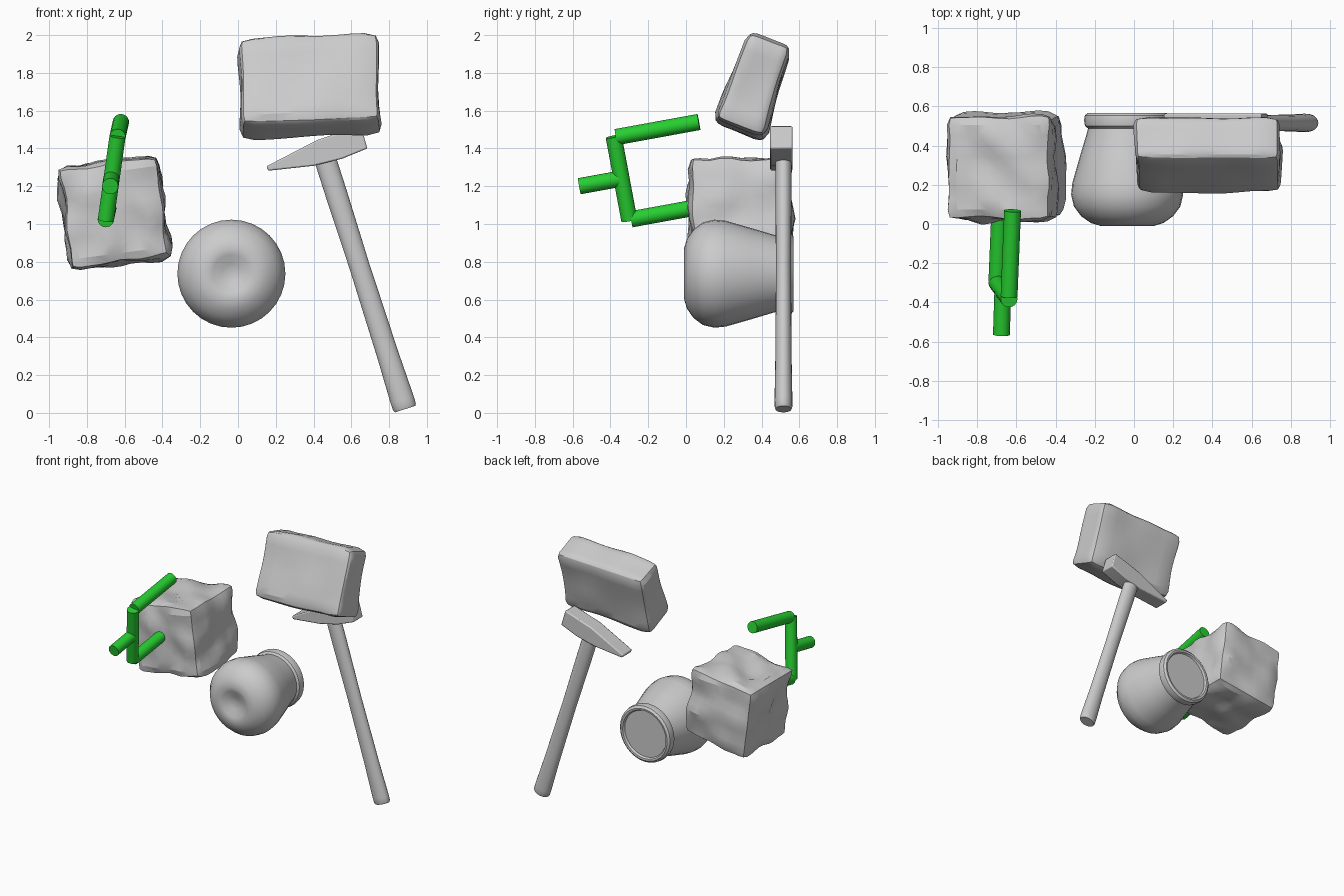
import bpy, bmesh
from math import sin, cos, pi, radians, atan2
from mathutils import Vector, noise

if "Cube" in bpy.data.objects:
    bpy.data.objects.remove(bpy.data.objects["Cube"])


def finish(name, bm, loc=(0, 0, 0), rot=(0, 0, 0), angle=30):
    bmesh.ops.recalc_face_normals(bm, faces=bm.faces)
    me = bpy.data.meshes.new(name)
    bm.to_mesh(me)
    bm.free()
    ob = bpy.data.objects.new(name, me)
    bpy.context.collection.objects.link(ob)
    ob.location = loc
    ob.rotation_euler = rot
    bpy.ops.object.select_all(action='DESELECT')
    ob.select_set(True)
    bpy.context.view_layer.objects.active = ob
    bpy.ops.object.shade_smooth_by_angle(angle=radians(angle))
    return ob


def rough_box(name, size, cuts, r, amp, freq, taper, loc, rot, angle):
    """Rounded box with a hand-hewn, uneven surface."""
    bm = bmesh.new()
    bmesh.ops.create_cube(bm, size=1)
    bmesh.ops.subdivide_edges(bm, edges=bm.edges, cuts=cuts, use_grid_fill=True)
    half = Vector(size) / 2
    for v in bm.verts:
        p = Vector([v.co[i] * size[i] for i in range(3)])
        core = Vector([max(r - half[i], min(half[i] - r, p[i])) for i in range(3)])
        n = (p - core).normalized()
        p = core + n * r
        p += n * amp * noise.noise(p * freq + Vector((3.1, 7.7, 1.3)))
        p.y *= 1 - taper * p.z / half.z
        v.co = p
    bmesh.ops.triangulate(bm, faces=bm.faces)
    return finish(name, bm, loc, rot, angle)


def lathe(name, profile, sides, loc, rot, squash=1):
    """Revolve (height, radius) points around local z."""
    bm = bmesh.new()
    rings = []
    for t, r in profile:
        if r == 0:
            rings.append([bm.verts.new((0, 0, t))] * sides)
        else:
            rings.append([bm.verts.new((r * cos(2 * pi * i / sides),
                                        squash * r * sin(2 * pi * i / sides), t))
                          for i in range(sides)])
    for a, b in zip(rings, rings[1:]):
        for i in range(sides):
            j = (i + 1) % sides
            bm.faces.new(list(dict.fromkeys((a[i], a[j], b[j], b[i]))))
    return finish(name, bm, loc, rot)


def bar(name, a, b, mat, r=0.043):
    a, b = Vector(a), Vector(b)
    d = b - a
    bm = bmesh.new()
    bmesh.ops.create_cone(bm, cap_ends=True, segments=24, radius1=r, radius2=r, depth=d.length)
    ob = finish(name, bm, (a + b) / 2, d.to_track_quat('Z', 'Y').to_euler())
    ob.data.materials.append(mat)


# Rough stone cube and smoother stone brick
rough_box("stone_cube", (0.54, 0.54, 0.54), 9, 0.045, 0.035, 6, 0,
          (-0.655, 0.29, 1.06), (0, radians(-7.5), 0), 22)
rough_box("stone_brick", (0.745, 0.265, 0.50), 9, 0.05, 0.018, 3.5, 0.1,
          (0.38, 0.362, 1.732), (radians(-19.5), radians(-2), 0), 25)

# Pot lying on its side, base with a shallow dimple facing the front
lathe("pot", [(0.03, 0), (0.02, 0.05), (-0.002, 0.10), (-0.01, 0.135), (0.005, 0.185),
              (0.04, 0.235), (0.09, 0.272), (0.15, 0.286), (0.21, 0.28), (0.35, 0.24),
              (0.46, 0.207), (0.488, 0.2), (0.5, 0.215), (0.53, 0.22), (0.555, 0.216),
              (0.568, 0.2), (0.566, 0.186), (0.55, 0.178), (0.55, 0)],
      32, (-0.035, 0, 0.737), (-pi / 2, 0, 0))

# Hammer handle: oval shaft, slightly waisted
foot, top = Vector((0.885, 0.516, 0.02)), Vector((0.45, 0.516, 1.38))
d = top - foot
L = d.length
lathe("hammer_handle", [(0, 0), (0, 0.057), (0.012, 0.063), (0.05, 0.064), (0.3, 0.058),
                        (0.8, 0.054), (1.2, 0.058), (L, 0.058), (L, 0)],
      20, foot, (0, atan2(d.x, d.z), 0), squash=0.74)

# Hammer head: extruded side profile with a wedge peen
bm = bmesh.new()
outline = [(0.15, 1.305), (0.16, 1.282), (0.40, 1.308), (0.55, 1.345),
           (0.685, 1.40), (0.65, 1.52), (0.42, 1.445)]
face = bm.faces.new([bm.verts.new((x, 0.446, z)) for x, z in outline])
ext = bmesh.ops.extrude_face_region(bm, geom=[face])
bmesh.ops.translate(bm, vec=(0, 0.118, 0),
                    verts=[g for g in ext["geom"] if isinstance(g, bmesh.types.BMVert)])
head = finish("hammer_head", bm)
bev = head.modifiers.new("Bevel", 'BEVEL')
bev.width = 0.008
bev.segments = 2

# Green two-finger gripper
green = bpy.data.materials.new("green")
green.diffuse_color = (0.02, 0.62, 0.03, 1)
green.use_nodes = True
green.node_tree.nodes["Principled BSDF"].inputs["Base Color"].default_value = green.diffuse_color
bar("gripper_palm", (-0.70, -0.30, 1.02), (-0.638, -0.383, 1.463), green)
bar("gripper_stem", (-0.677, -0.565, 1.20), (-0.67, -0.345, 1.24), green)
bar("gripper_upper_finger", (-0.638, -0.37, 1.46), (-0.62, 0.068, 1.54), green)
bar("gripper_lower_finger", (-0.70, -0.29, 1.025), (-0.682, 0.148, 1.105), green)
